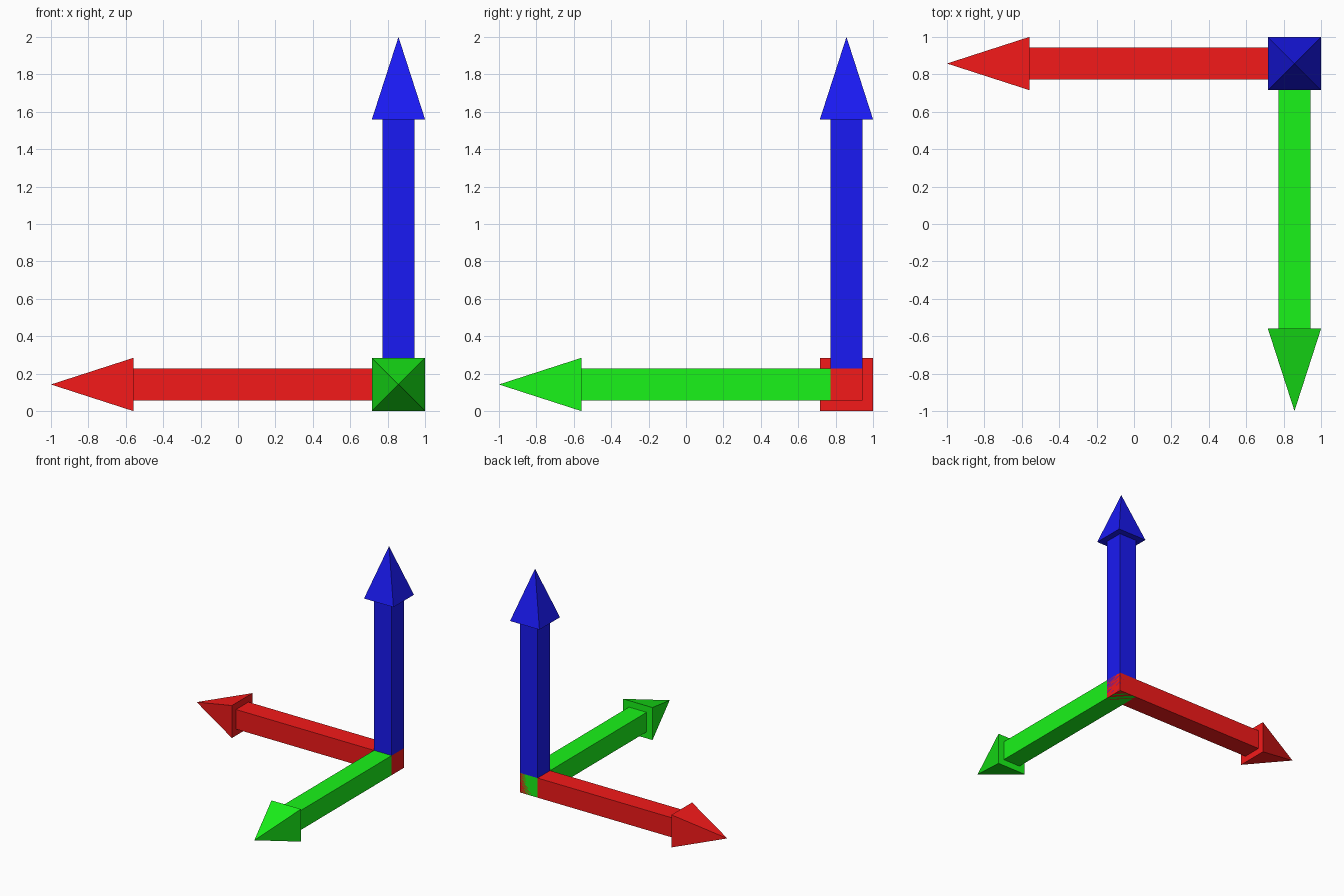
import bpy, bmesh
from mathutils import Vector

if "Cube" in bpy.data.objects:
    bpy.data.objects.remove(bpy.data.objects["Cube"])

CENTRE = Vector((0.858, 0.858, 0.142))   # where the three shafts cross
SHAFT, HEAD = 0.0855, 0.142              # half widths
NECK, TIP = 1.418, 1.858                 # distances from the crossing


def arrow(name, direction, color):
    """Square shaft stepping out to a pyramid head, along one axis."""
    d = Vector(direction)
    u = Vector((d.y, d.z, d.x))
    v = d.cross(u)
    bm = bmesh.new()

    def ring(dist, half):
        return [bm.verts.new(CENTRE + d * dist + u * a * half + v * b * half)
                for a, b in ((-1, -1), (1, -1), (1, 1), (-1, 1))]

    # shaft end, shaft top, head base
    rings = [ring(-SHAFT, SHAFT), ring(NECK, SHAFT), ring(NECK, HEAD)]
    tip = bm.verts.new(CENTRE + d * TIP)
    bm.faces.new(rings[0])
    for i in range(4):
        j = (i + 1) % 4
        for r, s in zip(rings, rings[1:]):
            bm.faces.new((r[i], r[j], s[j], s[i]))
        bm.faces.new((rings[2][i], rings[2][j], tip))
    bmesh.ops.recalc_face_normals(bm, faces=bm.faces)

    mesh = bpy.data.meshes.new(name)
    bm.to_mesh(mesh)
    bm.free()
    mat = bpy.data.materials.new(name + "_color")
    mat.diffuse_color = color
    mat.use_nodes = True
    mat.node_tree.nodes["Principled BSDF"].inputs["Base Color"].default_value = mat.diffuse_color
    mesh.materials.append(mat)
    bpy.context.collection.objects.link(bpy.data.objects.new(name, mesh))


arrow("red_x_arrow", (-1, 0, 0), (0.9, 0.01, 0.01, 1))
arrow("green_y_arrow", (0, -1, 0), (0.01, 0.9, 0.01, 1))
arrow("blue_z_arrow", (0, 0, 1), (0.01, 0.01, 0.9, 1))
